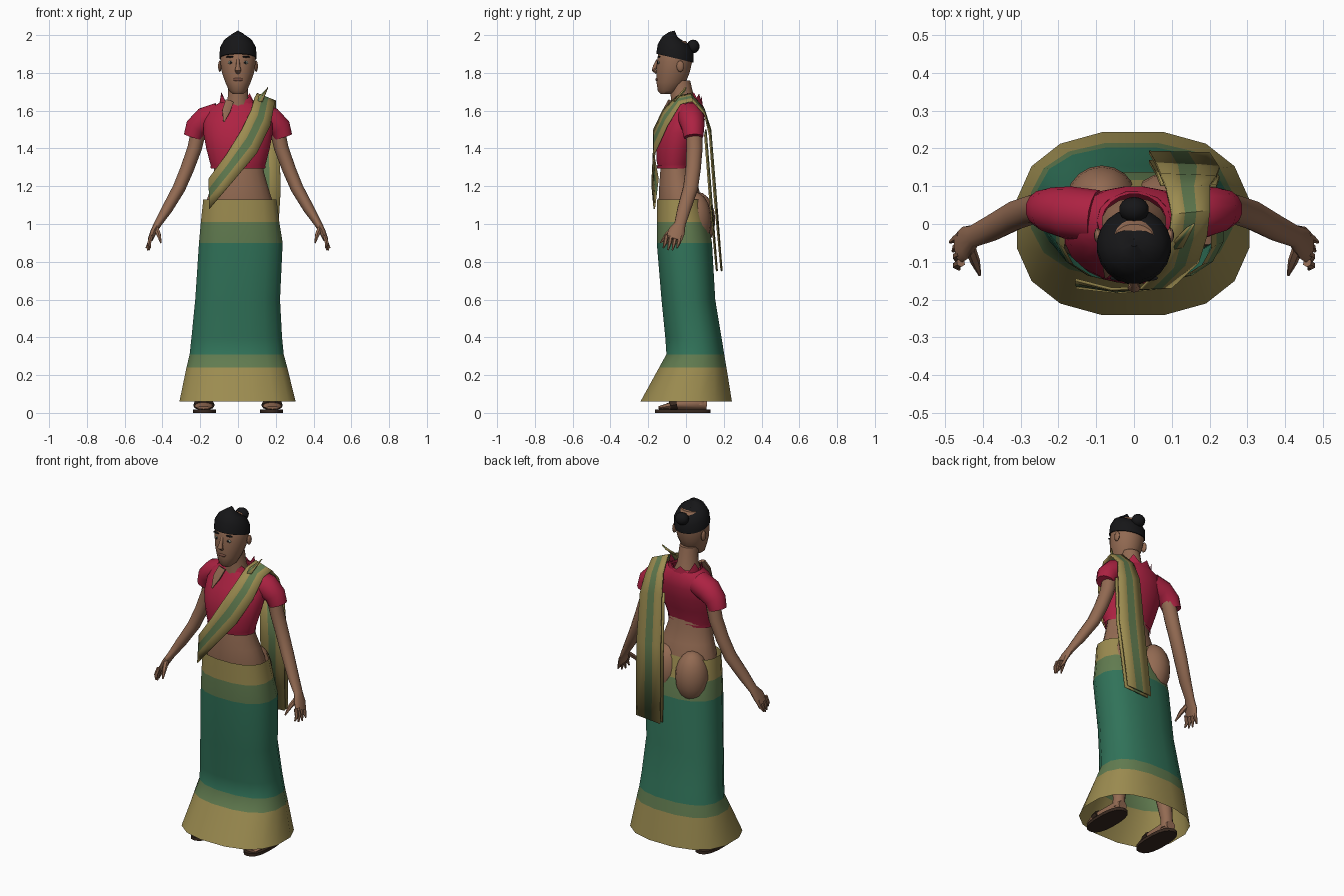
import bpy, bmesh, math
from mathutils import Vector

cube = bpy.data.objects.get("Cube")
if cube:
    bpy.data.objects.remove(cube, do_unlink=True)


def material(name, r, g, b):
    m = bpy.data.materials.new(name)
    m.use_nodes = True
    m.diffuse_color = (r, g, b, 1)
    bsdf = next(n for n in m.node_tree.nodes if n.type == 'BSDF_PRINCIPLED')
    bsdf.inputs["Base Color"].default_value = (r, g, b, 1)
    bsdf.inputs["Roughness"].default_value = 0.8
    return m


skin = material("brown skin", .29, .145, .085)
gold = material("gold cloth", .33, .26, .08)
olive = material("olive border", .12, .2, .08)
green = material("green cloth", .03, .17, .1)
red = material("crimson cloth", .42, .016, .055)
black = material("black hair", .008, .008, .009)
leather = material("dark leather", .04, .022, .014)
lip = material("lip brown", .19, .08, .055)
eye_grey = material("eye grey", .3, .33, .27)
parts = []


def finish(name, bm, mats):
    """Turn a bmesh into a named object."""
    bmesh.ops.recalc_face_normals(bm, faces=bm.faces)
    mesh = bpy.data.meshes.new(name)
    bm.to_mesh(mesh)
    bm.free()
    for m in mats:
        mesh.materials.append(m)
    ob = bpy.data.objects.new(name, mesh)
    bpy.context.scene.collection.objects.link(ob)
    parts.append(ob)
    return ob


def bridge(name, rings, mats, bands=None, caps=True):
    """Skin closed rings of points; bands gives a material per row."""
    bm = bmesh.new()
    rows = [[bm.verts.new(p) for p in ring] for ring in rings]
    n = len(rows[0])
    for i in range(len(rows) - 1):
        for j in range(n):
            k = (j + 1) % n
            f = bm.faces.new((rows[i][j], rows[i][k], rows[i + 1][k], rows[i + 1][j]))
            f.material_index = bands[i] if bands else 0
    if caps:
        bm.faces.new(rows[0])
        bm.faces.new(rows[-1])
    return finish(name, bm, mats)


def loft(name, rows, mats, seg=20, power=1.0, tilt=0.0, **kw):
    """Rows are z, left x, right x, front y, back y."""
    rings = []
    for z, x0, x1, y0, y1 in rows:
        ring = []
        for j in range(seg):
            a = math.tau * (j + .5) / seg
            c, s = math.cos(a), math.sin(a)
            c = math.copysign(abs(c) ** power, c)
            s = math.copysign(abs(s) ** power, s)
            ring.append(((x0 + x1) / 2 + c * (x1 - x0) / 2,
                         (y0 + y1) / 2 + s * (y1 - y0) / 2, z - tilt * s))
        rings.append(ring)
    return bridge(name, rings, mats, **kw)


def tube(name, path, mat, side=1, seg=10, axis=(0, 1, 0)):
    """Path points are x, y, z, radius along axis, radius across it."""
    pts = [Vector((p[0] * side, p[1], p[2])) for p in path]
    rings = []
    for i, p in enumerate(pts):
        t = (pts[min(i + 1, len(pts) - 1)] - pts[max(i - 1, 0)]).normalized()
        u = Vector(axis)
        u = (u - t * u.dot(t)).normalized()
        v = t.cross(u)
        a, b = path[i][3], path[i][-1]
        rings.append([p + u * a * math.cos(math.tau * j / seg) + v * b * math.sin(math.tau * j / seg)
                      for j in range(seg)])
    return bridge(name, rings, [mat])


def ball(name, centre, radii, mat, seg=14):
    bm = bmesh.new()
    bmesh.ops.create_uvsphere(bm, u_segments=seg, v_segments=seg // 2 + 1, radius=1)
    bmesh.ops.scale(bm, vec=radii, verts=bm.verts)
    bmesh.ops.translate(bm, vec=centre, verts=bm.verts)
    return finish(name, bm, [mat])


def strip(name, edges, shift=0.0):
    """Striped cloth between two edges: gold, olive, gold."""
    bm = bmesh.new()
    rows = []
    for a, b in edges:
        a, b = Vector(a), Vector(b)
        rows.append([bm.verts.new(a.lerp(b, t) + Vector((0, shift, 0))) for t in (0, .34, .64, 1)])
    for r, q in zip(rows, rows[1:]):
        for j in range(3):
            f = bm.faces.new((r[j], r[j + 1], q[j + 1], q[j]))
            f.material_index = j % 2
    ob = finish(name, bm, [gold, olive])
    mod = ob.modifiers.new("thickness", 'SOLIDIFY')
    mod.thickness, mod.offset = .008, 0
    return ob


# Long skirt with woven borders and a flared hem
loft("skirt", [
    (.06, -.315, .31, -.245, .247), (.24, -.277, .265, -.145, .217),
    (.31, -.26, .246, -.106, .205), (.4, -.25, .237, -.112, .19),
    (.6, -.23, .226, -.132, .157), (.9, -.21, .24, -.157, .14),
    (1.01, -.2, .222, -.157, .118), (1.13, -.187, .207, -.155, .09)],
    [gold, olive, green], seg=16, power=.82,
    bands=[0, 1, 2, 2, 2, 1, 0], caps=False)

# Bare waist and hips
loft("waist", [
    (.95, -.16, .18, -.13, .1), (1.05, -.17, .187, -.14, .1), (1.13, -.167, .182, -.146, .085),
    (1.2, -.143, .16, -.143, .065), (1.27, -.13, .14, -.138, .04), (1.4, -.12, .12, -.12, .03)],
    [skin])
ball("right_hip", (-.085, .06, 1.02), (.095, .095, .15), skin, 18)
ball("left_hip", (.085, .045, 1.02), (.095, .09, .15), skin, 18)

# Blouse body, hem roll and jagged collar
loft("blouse", [
    (1.3, -.142, .142, -.15, .03), (1.33, -.152, .152, -.156, .036), (1.4, -.17, .17, -.159, .06),
    (1.48, -.185, .185, -.154, .088), (1.55, -.185, .185, -.12, .1), (1.61, -.155, .155, -.09, .1),
    (1.65, -.085, .085, -.07, .08)], [red], caps=False)
loft("blouse_hem", [(1.295, -.146, .146, -.154, .034), (1.31, -.149, .149, -.157, .037)],
     [red], caps=False)
bm = bmesh.new()
count = 14
low, high = [], []
for j in range(count):
    a = math.tau * j / count
    c, s = math.cos(a), math.sin(a)
    low.append(bm.verts.new((.1 * c, .005 + .085 * s, 1.625)))
    peak = (.02 + .05 * abs(c) + .02 * max(s, 0)) if j % 2 == 0 else .015
    high.append(bm.verts.new((.098 * c, .008 + .078 * s, 1.625 + peak)))
for j in range(count):
    k = (j + 1) % count
    bm.faces.new((low[j], low[k], high[k], high[j]))
finish("collar", bm, [red])
tube("neckline_opening", [(-.045, -.085, 1.65, .012, .025), (-.062, -.112, 1.6, .012, .025),
                          (-.075, -.142, 1.54, .003)], skin, seg=6)

# Neck and head
loft("neck", [
    (1.55, -.09, .09, -.08, .07), (1.62, -.075, .075, -.082, .058), (1.66, -.056, .056, -.08, .045),
    (1.76, -.053, .053, -.085, .022)], [skin], seg=14)
loft("head", [
    (1.688, -.028, .028, -.135, -.08), (1.705, -.048, .048, -.15, -.04), (1.75, -.068, .068, -.157, 0),
    (1.8, -.086, .086, -.158, .02), (1.86, -.095, .095, -.155, .034), (1.92, -.091, .091, -.145, .033),
    (1.97, -.06, .06, -.11, 0)], [skin])
tube("nose", [(0, -.148, 1.87, .008), (0, -.164, 1.835, .011), (0, -.17, 1.815, .012, .017),
              (0, -.154, 1.8, .008, .012)], skin, seg=8)
ball("lips", (0, -.152, 1.765), (.026, .009, .01), lip)

# Hair cap and bun
loft("hair", [
    (1.878, -.099, .099, -.159, .041), (1.93, -.097, .097, -.15, .041), (1.97, -.075, .075, -.125, .02),
    (1.993, -.036, .036, -.09, -.015), (2, -.01, .01, -.06, -.04)], [black], tilt=.024)
ball("hair_bun", (0, .038, 1.94), (.04, .034, .036), black)

for name, s in (("left", 1), ("right", -1)):
    # Face details
    ball(name + "_eye", (s * .038, -.144, 1.855), (.017, .006, .009), eye_grey, 10)
    ball(name + "_pupil", (s * .038, -.15, 1.855), (.006, .003, .007), black, 8)
    ball(name + "_brow", (s * .042, -.143, 1.885), (.024, .008, .005), black, 8)
    ball(name + "_ear", (s * .096, -.03, 1.835), (.01, .02, .03), skin, 10)

    # Sleeve and arm
    tube(name + "_sleeve", [(.1, .02, 1.575, .07), (.175, .03, 1.55, .07), (.222, .037, 1.51, .06),
                            (.238, .04, 1.46, .052)], red, s, 14)
    tube(name + "_arm", [
        (.2, .042, 1.53, .042), (.23, .045, 1.4, .043, .038), (.27, .038, 1.29, .04, .036),
        (.312, .024, 1.19, .04, .034), (.375, -.01, 1.08, .036, .029), (.425, -.032, 1.0, .03, .02),
        (.447, -.05, .96, .045, .017), (.463, -.063, .92, .042, .014)], skin, s, 12)
    for i in range(4):
        y = -.03 - .024 * i
        tip = .855 + .012 * abs(i - 1.5)
        tube(f"{name}_finger_{i + 1}", [(.458, y, .94, .012), (.47, y - .008, .9, .011),
                                        (.487 - .008 * i, y - .018, tip, .004)], skin, s, 6)
    tube(name + "_thumb", [(.435, -.06, .98, .015), (.42, -.1, .945, .013), (.408, -.135, .9, .004)],
         skin, s, 6)

    # Leg, foot and sandal
    tube(name + "_leg", [(.172, .075, .04, .036), (.17, .075, .1, .034), (.15, .06, .3, .052),
                         (.125, .005, .5, .056), (.095, -.01, .9, .085)], skin, s, 12)
    tube(name + "_foot", [(.172, .11, .045, .028), (.174, .06, .05, .036), (.178, -.04, .045, .045, .028),
                          (.182, -.1, .034, .05, .016), (.183, -.145, .027, .035, .008)],
         skin, s, 12, (1, 0, 0))
    x0, x1 = sorted((s * .115, s * .238))
    loft(name + "_sandal", [(0, x0, x1, -.165, .13), (.018, x0, x1, -.165, .13)],
         [leather], seg=18, power=.8)
    tube(name + "_sandal_strap", [(.18, -.05, .044, .056, .033), (.181, -.085, .037, .056, .024)],
         leather, s, 12, (1, 0, 0))

# Draped sash across the chest, over the left shoulder and down the back
back = [((.085, .095, 1.61), (.2, .1, 1.58)), ((.07, .13, 1.5), (.218, .125, 1.47)),
        ((.06, .155, 1.2), (.226, .147, 1.18)), ((.04, .19, .75), (.2, .186, .76))]
strip("sash", [
    ((-.155, -.148, 1.24), (-.152, -.168, 1.08)), ((-.06, -.172, 1.37), (-.04, -.18, 1.21)),
    ((.02, -.17, 1.5), (.1, -.166, 1.375)), ((.07, -.12, 1.605), (.17, -.1, 1.52)),
    ((.09, -.05, 1.675), (.192, -.03, 1.635)), ((.1, .025, 1.69), (.2, .035, 1.65))] + back)
strip("sash_inner_fold", back[1:], -.025)
strip("sash_shoulder_pleat", [((.08, -.07, 1.645), (.13, -.06, 1.65)),
                              ((.14, -.01, 1.7), (.16, 0, 1.725))])

# Smooth shading with sharp creases kept
for ob in bpy.context.selected_objects:
    ob.select_set(False)
for ob in parts:
    ob.select_set(True)
bpy.context.view_layer.objects.active = parts[0]
bpy.ops.object.shade_smooth_by_angle(angle=math.radians(45))
